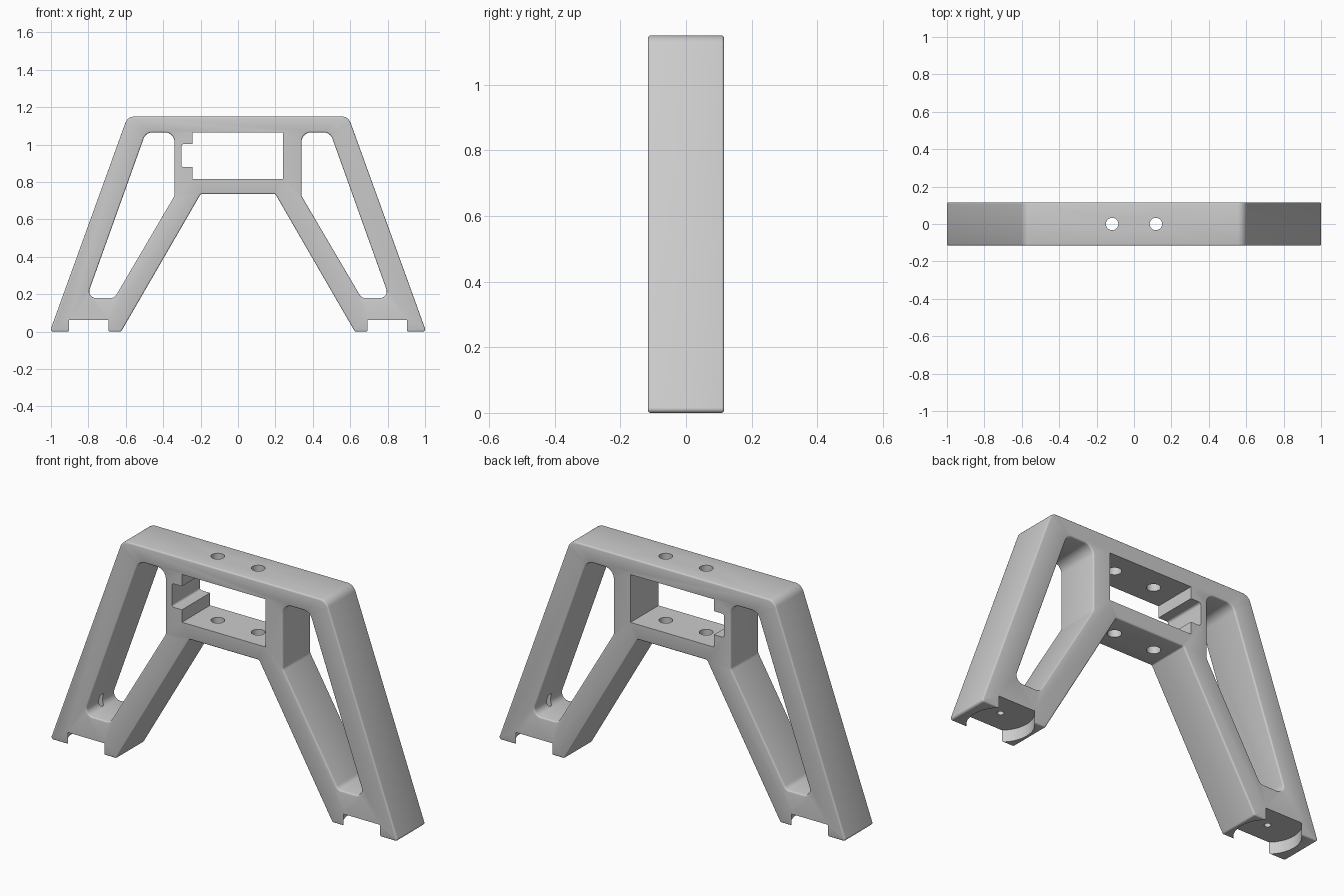
import bpy
import bmesh
import math
from mathutils import Vector

cube = bpy.data.objects.get("Cube")
if cube:
    bpy.data.objects.remove(cube)

HALF_DEPTH = 0.116
EDGE = 0.008

grey = bpy.data.materials.new("plain grey")
grey.use_nodes = True
colour = (0.6, 0.6, 0.6, 1)
grey.diffuse_color = colour
grey.node_tree.nodes["Principled BSDF"].inputs["Base Color"].default_value = colour


def fillet(corners, steps=8):
    """Round each (x, z, radius) corner of a closed outline."""
    out = []
    for i, (x, z, r) in enumerate(corners):
        p = Vector((x, z))
        if r == 0:
            out.append(p)
            continue
        a = (Vector(corners[i - 1][:2]) - p).normalized()
        b = (Vector(corners[(i + 1) % len(corners)][:2]) - p).normalized()
        half = math.acos(a.dot(b)) / 2
        centre = p + (a + b).normalized() * (r / math.sin(half))
        start = p + a * (r / math.tan(half)) - centre
        end = p + b * (r / math.tan(half)) - centre
        sweep = math.pi - 2 * half
        for s in range(steps + 1):
            t = s / steps
            out.append(centre + (start * math.sin((1 - t) * sweep)
                                 + end * math.sin(t * sweep)) / math.sin(sweep))
    return out


def mirrored(corners):
    return [(-x, z, r) for x, z, r in reversed(corners)]


def grow(points, distance):
    """Offset a counter-clockwise outline outwards."""
    out = []
    for i, p in enumerate(points):
        before = (p - points[i - 1]).normalized()
        after = (points[(i + 1) % len(points)] - p).normalized()
        n1 = Vector((before.y, -before.x))
        n2 = Vector((after.y, -after.x))
        out.append(p + (n1 + n2) * (distance / (1 + n1.dot(n2))))
    return out


def loft(name, corners, layers):
    """Closed solid through copies of an outline, one per (y, growth) layer."""
    points = fillet(corners)
    bm = bmesh.new()
    rings = [[bm.verts.new((p.x, y, p.y)) for p in grow(points, g)] for y, g in layers]
    count = len(points)
    for low, high in zip(rings, rings[1:]):
        for i in range(count):
            j = (i + 1) % count
            bm.faces.new((low[i], low[j], high[j], high[i]))
    bm.faces.new(rings[0])
    bm.faces.new(rings[-1])
    bmesh.ops.recalc_face_normals(bm, faces=bm.faces)
    mesh = bpy.data.meshes.new(name)
    bm.to_mesh(mesh)
    bm.free()
    obj = bpy.data.objects.new(name, mesh)
    bpy.context.collection.objects.link(obj)
    return obj


def both_sides(layers):
    return [(-y, g) for y, g in reversed(layers)] + layers


def cylinder(name, x, radius, low, high, sides=32):
    bpy.ops.mesh.primitive_cylinder_add(vertices=sides, radius=radius, depth=high - low,
                                        location=(x, 0, (low + high) / 2))
    bpy.context.object.name = name
    return bpy.context.object


# Quarter-round rim shared by the frame and its leg openings
angles = [math.radians(a) for a in (0, 30, 60, 90)]
rim = [(HALF_DEPTH - EDGE + EDGE * math.sin(a), EDGE * (1 - math.cos(a))) for a in angles]
frame_layers = both_sides([(y, -g) for y, g in rim])
opening_layers = both_sides(rim + [(HALF_DEPTH + 0.05, EDGE)])

# Trapezoid frame with two splayed legs
right_half = [(0.2, 0.735, 0.01), (0.625, 0, 0.012), (1.006, 0, 0.012), (0.59, 1.15, 0.05)]
frame = loft("frame", right_half + mirrored(right_half), frame_layers)

# Long opening in each leg
opening = [(0.34, 1.065, 0.05), (0.34, 0.725, 0.03), (0.66, 0.18, 0.035),
           (0.81, 0.18, 0.035), (0.493, 1.065, 0.05)]
cutters = [loft("left_opening_cutter", opening, opening_layers),
           loft("right_opening_cutter", mirrored(opening), opening_layers)]

# Central window with a side notch
window = [(-0.243, 0.815, 0), (0.24, 0.815, 0), (0.24, 1.065, 0), (-0.243, 1.065, 0),
          (-0.243, 1.003, 0), (-0.302, 1.003, 0.012), (-0.302, 0.88, 0.012),
          (-0.243, 0.88, 0)]
cutters.append(loft("window_cutter", window, both_sides([(HALF_DEPTH * 2, 0)])))

# Bolt holes through the top bars, round foot recesses and their screw holes
for side, sign in (("left", 1), ("right", -1)):
    cutters += [
        cylinder(side + "_bolt_cutter", sign * 0.117, 0.033, 0.6, 1.3),
        cylinder(side + "_foot_cutter", sign * 0.798, 0.157, -0.1, 0.062, 64),
        cylinder(side + "_screw_cutter", sign * 0.798, 0.016, 0.02, 0.25, 16),
    ]

for cutter in cutters:
    cutter.hide_render = True
    cut = frame.modifiers.new(cutter.name, "BOOLEAN")
    cut.operation = "DIFFERENCE"
    cut.solver = "EXACT"
    cut.object = cutter

# Fix the cuts into the frame and drop the cutters
bpy.context.view_layer.update()
final = bpy.data.meshes.new_from_object(
    frame.evaluated_get(bpy.context.evaluated_depsgraph_get()))
frame.modifiers.clear()
frame.data = final
for cutter in cutters:
    bpy.data.objects.remove(cutter)

final.materials.clear()
final.materials.append(grey)
bpy.ops.object.select_all(action="DESELECT")
frame.select_set(True)
bpy.context.view_layer.objects.active = frame
bpy.ops.object.shade_smooth_by_angle(angle=math.radians(32))
